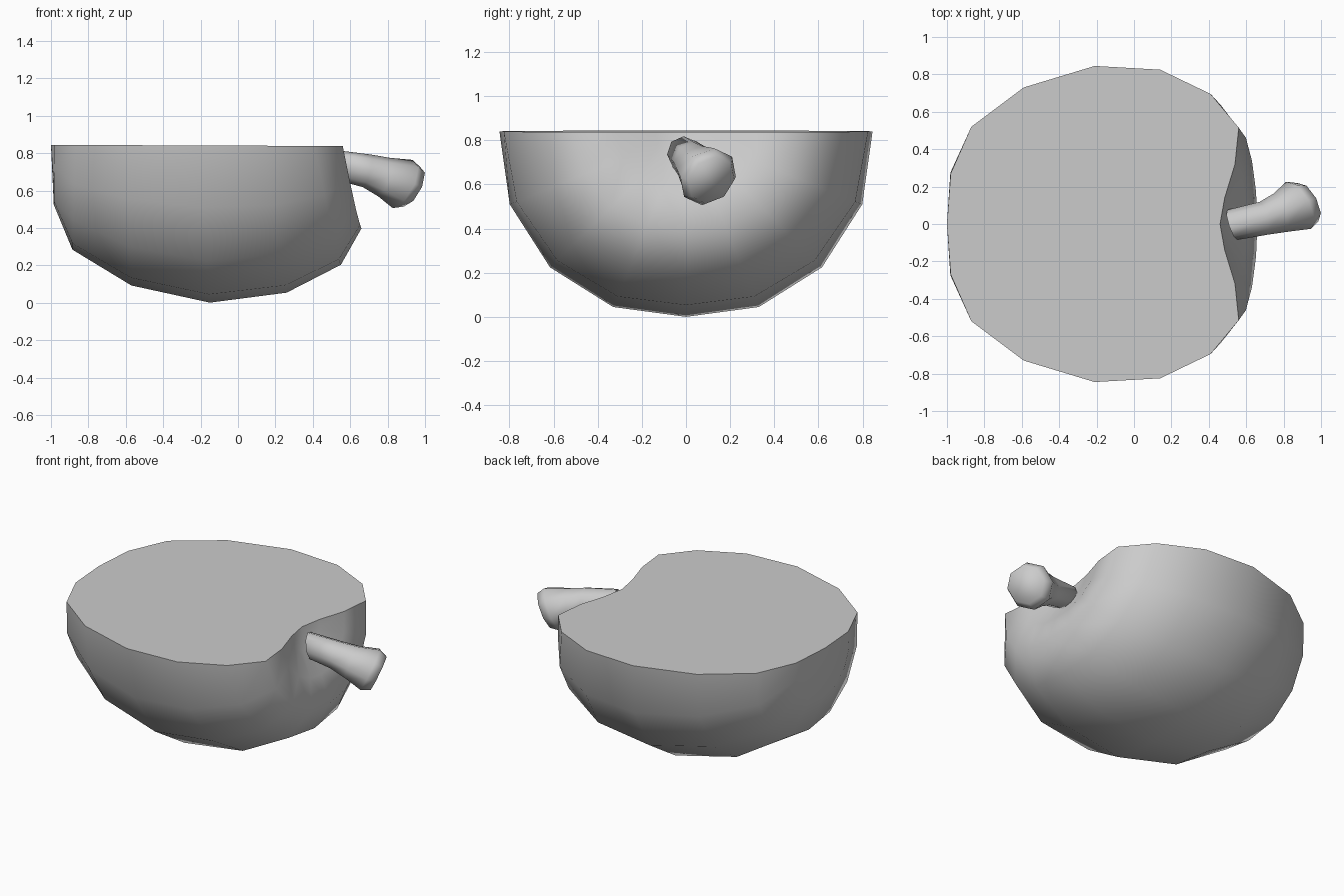
import bpy, bmesh, math
from mathutils import Vector

if "Cube" in bpy.data.objects:
    bpy.data.objects.remove(bpy.data.objects["Cube"])


def finish(name, bm, angle):
    bmesh.ops.recalc_face_normals(bm, faces=bm.faces)
    mesh = bpy.data.meshes.new(name)
    bm.to_mesh(mesh)
    bm.free()
    obj = bpy.data.objects.new(name, mesh)
    bpy.context.collection.objects.link(obj)
    bpy.ops.object.select_all(action='DESELECT')
    obj.select_set(True)
    bpy.context.view_layer.objects.active = obj
    bpy.ops.object.shade_smooth_by_angle(angle=math.radians(angle))
    return obj


# Halved fruit: profile turned half way round the x axis.
# Each ring: x at the cut, x at the underside, radius at the cut, radius below
CUT_Z = 0.84
RINGS = [(-0.98, -0.985, 0.27, 0.32), (-0.87, -0.885, 0.52, 0.56),
         (-0.59, -0.57, 0.73, 0.75), (-0.21, -0.15, 0.845, 0.84),
         (0.14, 0.26, 0.825, 0.785), (0.41, 0.55, 0.695, 0.635),
         (0.56, 0.66, 0.515, 0.44), (0.54, 0.60, 0.32, 0.27),
         (0.485, 0.51, 0.14, 0.13)]
SEG = 8

bm = bmesh.new()


def point(x, y, z):
    return bm.verts.new((x, y, z - 0.004 * x))


bottom_pole = point(-1.0, 0, CUT_Z)
stem_pole = point(0.46, 0, CUT_Z)
grid = []
for x0, x1, r0, r1 in RINGS:
    ring = []
    for i in range(SEG + 1):
        a = math.pi * i / SEG
        s = math.sin(a)
        # slightly fuller between the cut and the underside
        r = (r0 + (r1 - r0) * s) * (1 + 0.035 * abs(math.sin(2 * a)))
        ring.append(point(x0 + (x1 - x0) * s, r * math.cos(a), CUT_Z - r * s))
    grid.append(ring)
for i in range(SEG):
    bm.faces.new((bottom_pole, grid[0][i], grid[0][i + 1]))
    bm.faces.new((stem_pole, grid[-1][i + 1], grid[-1][i]))
    for a, b in zip(grid, grid[1:]):
        bm.faces.new((a[i], b[i], b[i + 1], a[i + 1]))
# flat cut face
bm.faces.new([bottom_pole] + [r[0] for r in grid] + [stem_pole]
             + [r[-1] for r in reversed(grid)])
finish("halved_fruit", bm, 60)

# Stem: octagonal rings flaring to a tilted, softly rounded end
# (centre, normal, radius)
STEM = [((0.525, -0.005, 0.735), (0.9, 0.3, 0.2), 0.085),
        ((0.69, 0.03, 0.705), (0.93, 0.2, -0.25), 0.09),
        ((0.78, 0.06, 0.672), (0.9, 0.3, -0.3), 0.108),
        ((0.88, 0.10, 0.635), (0.8, 0.42, -0.42), 0.142),
        ((0.93, 0.115, 0.62), (0.8, 0.42, -0.42), 0.117)]
bm = bmesh.new()
rings = []
for c, n, r in STEM:
    n = Vector(n).normalized()
    u = n.cross(Vector((0, 0, 1))).normalized()
    v = u.cross(n)
    rings.append([bm.verts.new(Vector(c) + r * (u * math.cos(t) + v * math.sin(t)))
                  for t in [math.tau * k / 8 for k in range(8)]])
for a, b in zip(rings, rings[1:]):
    for k in range(8):
        bm.faces.new((a[k], a[(k + 1) % 8], b[(k + 1) % 8], b[k]))
bm.faces.new(rings[0])
bm.faces.new(rings[-1])
finish("stem", bm, 100)
